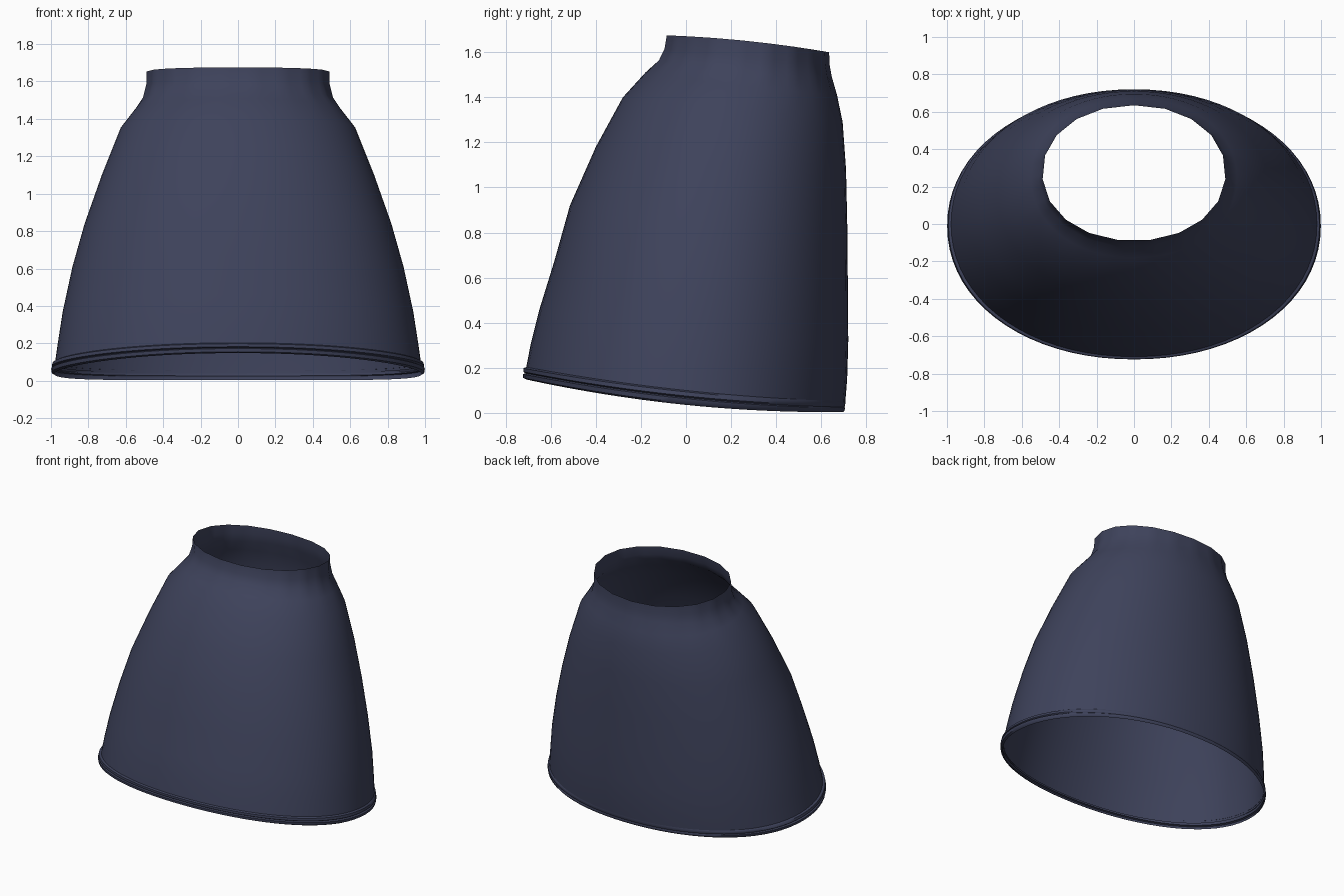
import bpy, bmesh, math

if "Cube" in bpy.data.objects:
    bpy.data.objects.remove(bpy.data.objects["Cube"], do_unlink=True)

cloth = bpy.data.materials.new("dark navy cloth")
colour = (0.048, 0.055, 0.105, 1)
cloth.diffuse_color = colour
cloth.use_nodes = True
bsdf = cloth.node_tree.nodes["Principled BSDF"]
bsdf.inputs["Base Color"].default_value = colour
bsdf.inputs["Roughness"].default_value = 0.9

SIDES = 19            # facets of the neck opening
SPLIT = 4             # columns per facet
COLS = SIDES * SPLIT


def ring_point(angle, level):
    """Point on a tilted oval ring; angle 0 is the back centre."""
    yf, zf, yb, zb, half, zm = level
    s, c = math.sin(angle), math.cos(angle)
    power = 2 / 2.08
    x = math.copysign(abs(s) ** power, s) * half
    t = 0.5 + 0.5 * math.copysign(abs(c) ** power, c)
    # parabola through front, side and back heights
    z = zf * (1 - t) * (1 - 2 * t) + zm * 4 * t * (1 - t) + zb * t * (2 * t - 1)
    return x, yf + (yb - yf) * t, z


def ring(level, faceted):
    """Full ring, with straight facets for the neck."""
    pts = []
    for i in range(COLS):
        if faceted:
            k, f = divmod(i, SPLIT)
            a = ring_point(2 * math.pi * k / SIDES, level)
            b = ring_point(2 * math.pi * (k + 1) / SIDES, level)
            f /= SPLIT
            pts.append(tuple(p + (q - p) * f for p, q in zip(a, b)))
        else:
            pts.append(ring_point(2 * math.pi * i / COLS, level))
    return pts


def loft(name, levels, facet_from):
    """Open shell through a stack of rings."""
    bm = bmesh.new()
    rows = [[bm.verts.new(p) for p in ring(lv, i >= facet_from)]
            for i, lv in enumerate(levels)]
    for low, high in zip(rows, rows[1:]):
        for i in range(COLS):
            j = (i + 1) % COLS
            bm.faces.new((low[j], low[i], high[i], high[j]))
    mesh = bpy.data.meshes.new(name)
    bm.to_mesh(mesh)
    bm.free()
    obj = bpy.data.objects.new(name, mesh)
    bpy.context.collection.objects.link(obj)
    mesh.materials.append(cloth)
    bpy.ops.object.select_all(action="DESELECT")
    obj.select_set(True)
    bpy.context.view_layer.objects.active = obj
    bpy.ops.object.shade_smooth_by_angle(angle=math.radians(50))
    return obj


# each level: front y, front z, back y, back z, half width, side z
body_levels = [
    (-.712, .185, .706, .04, .980, .085),
    (-.690, .30, .715, .15, .962, .21),
    (-.65, .46, .72, .32, .937, .37),
    (-.585, .67, .718, .56, .885, .61),
    (-.515, .92, .716, .81, .820, .84),
    (-.40, 1.18, .71, 1.08, .728, 1.10),
    (-.28, 1.40, .695, 1.29, .628, 1.35),
    (-.18, 1.51, .67, 1.41, .550, 1.45),
    (-.125, 1.565, .647, 1.49, .510, 1.51),
    (-.10, 1.615, .637, 1.545, .492, 1.58),
    (-.09, 1.675, .635, 1.60, .490, 1.65),
]
body = loft("garment_body", body_levels, 8)

# folded hem with a groove between two ridges
hem_levels = [
    (-.708, .148, .698, .004, .982, .036),
    (-.722, .155, .704, .012, .996, .045),
    (-.724, .172, .705, .022, .999, .064),
    (-.712, .176, .703, .026, .986, .069),
    (-.722, .182, .706, .032, .996, .076),
    (-.722, .198, .707, .046, .992, .094),
    (-.709, .203, .707, .052, .977, .100),
]
hem = loft("folded_hem", hem_levels, 99)
